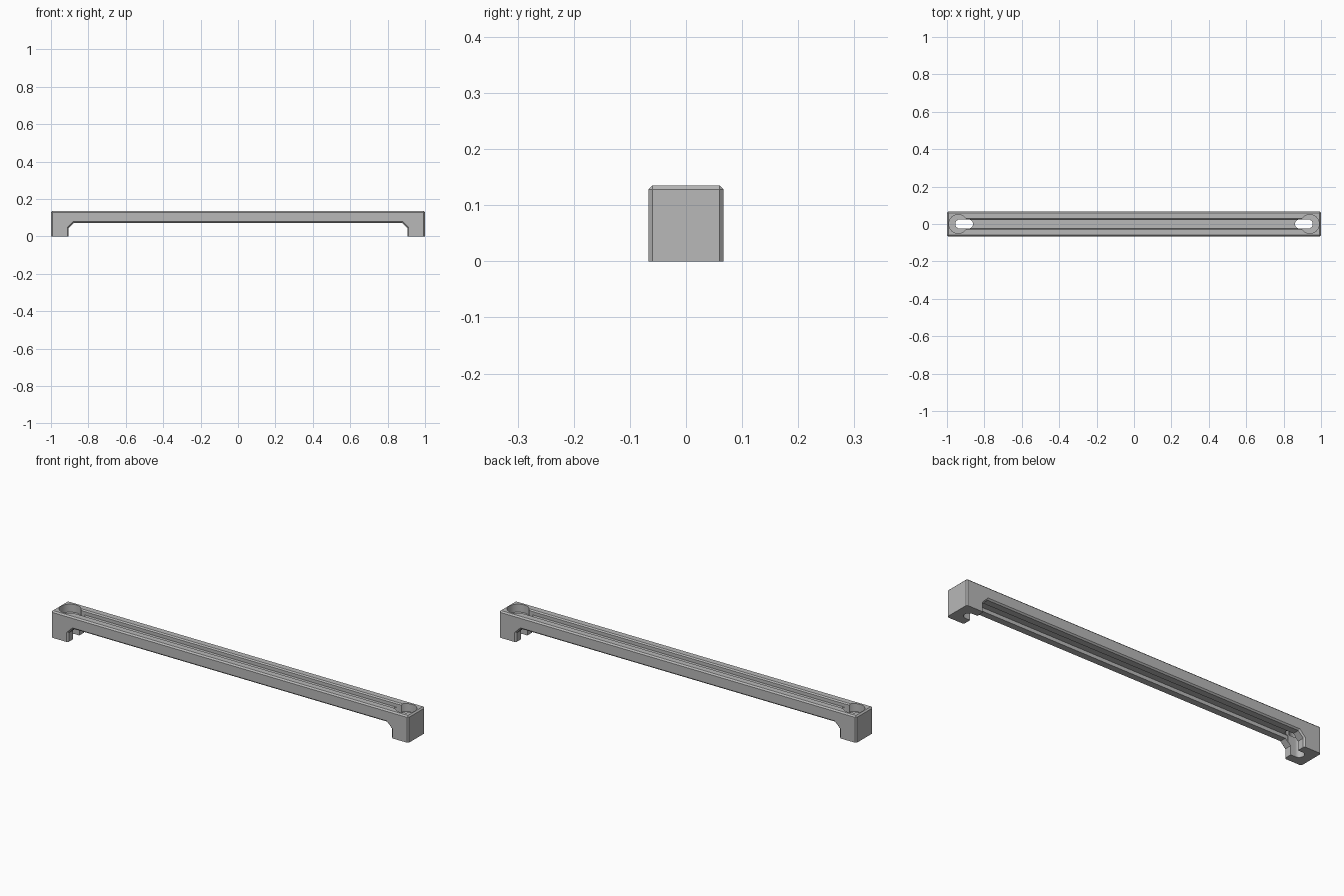
import bpy, bmesh, math

cube = bpy.data.objects.get("Cube")
if cube:
    bpy.data.objects.remove(cube, do_unlink=True)

HALF_W, TOP, ARCH = 0.067, 0.135, 0.073
BEVEL = 0.007

metal = bpy.data.materials.new("satin grey")
metal.use_nodes = True
grey = (0.48, 0.48, 0.48, 1)
metal.diffuse_color = grey
metal.node_tree.nodes["Principled BSDF"].inputs["Base Color"].default_value = grey


def prism(name, points, offset):
    """Solid made by sweeping a closed outline of 3D points along offset."""
    bm = bmesh.new()
    face = bm.faces.new([bm.verts.new(p) for p in points])
    ext = bmesh.ops.extrude_face_region(bm, geom=[face])
    bmesh.ops.translate(bm, vec=offset,
                        verts=[g for g in ext["geom"] if isinstance(g, bmesh.types.BMVert)])
    bmesh.ops.recalc_face_normals(bm, faces=bm.faces)
    mesh = bpy.data.meshes.new(name)
    bm.to_mesh(mesh)
    bm.free()
    obj = bpy.data.objects.new(name, mesh)
    bpy.context.collection.objects.link(obj)
    mesh.materials.append(metal)
    return obj


def arc(cx, r, start, end, z, steps=24):
    """Points of an arc in a horizontal plane."""
    angles = [math.radians(start + (end - start) * i / steps) for i in range(steps + 1)]
    return [(cx + r * math.cos(a), r * math.sin(a), z) for a in angles]


# Handle body: bridge outline swept across the width
right = [(0.877, ARCH), (0.905, 0.045), (0.905, 0), (1, 0), (1, TOP)]
outline = right + [(-x, z) for x, z in reversed(right)]
handle = prism("handle_body", [(x, -HALF_W, z) for x, z in outline], (0, 2 * HALF_W, 0))

# Chamfer the outer edges, leaving the feet and arch corners crisp
bm = bmesh.new()
bm.from_mesh(handle.data)
edges = []
for e in bm.edges:
    a, b = (v.co for v in e.verts)
    on_foot = max(a.z, b.z) < 0.001
    across = abs(a.y - b.y) > 0.01
    if not on_foot and (not across or min(a.z, b.z) > TOP - 0.001):
        edges.append(e)
bmesh.ops.bevel(bm, geom=edges, offset=BEVEL, segments=1, affect="EDGES", profile=0.5)
bmesh.ops.recalc_face_normals(bm, faces=bm.faces)
bm.to_mesh(handle.data)
bm.free()

# Long grooves, flared at the top rim and plain underneath
top_half = [(0.024, 0.112), (0.024, 0.129), (0.03, TOP), (0.03, 0.16)]
top_profile = top_half + [(-y, z) for y, z in reversed(top_half)]
cutters = [prism("top_groove_cutter", [(-0.93, y, z) for y, z in top_profile], (1.86, 0, 0))]
low_profile = [(-0.027, 0.05), (0.027, 0.05), (0.027, 0.091), (-0.027, 0.091)]
cutters.append(prism("under_groove_cutter", [(-0.89, y, z) for y, z in low_profile], (1.78, 0, 0)))

# Screw recess and through slot at each end
for side in (-1, 1):
    ring = arc(side * 0.94, 0.05, 0, 360, 0.095, 48)[:-1]
    cutters.append(prism("screw_recess_cutter", ring, (0, 0, 0.1)))
    r = 0.0245
    slot = arc(side * 0.908 + 0.023, r, -90, 90, -0.05) + arc(side * 0.908 - 0.023, r, 90, 270, -0.05)
    cutters.append(prism("screw_slot_cutter", slot, (0, 0, 0.25)))

for cutter in cutters:
    mod = handle.modifiers.new(cutter.name, "BOOLEAN")
    mod.operation = "DIFFERENCE"
    mod.solver = "EXACT"
    mod.object = cutter
    cutter.hide_render = True

# Bake the cuts and remove the helpers
depsgraph = bpy.context.evaluated_depsgraph_get()
result = bpy.data.meshes.new_from_object(handle.evaluated_get(depsgraph))
handle.modifiers.clear()
handle.data = result
for cutter in cutters:
    bpy.data.objects.remove(cutter, do_unlink=True)

bpy.ops.object.select_all(action="DESELECT")
handle.select_set(True)
bpy.context.view_layer.objects.active = handle
bpy.ops.object.shade_smooth_by_angle(angle=math.radians(25))
